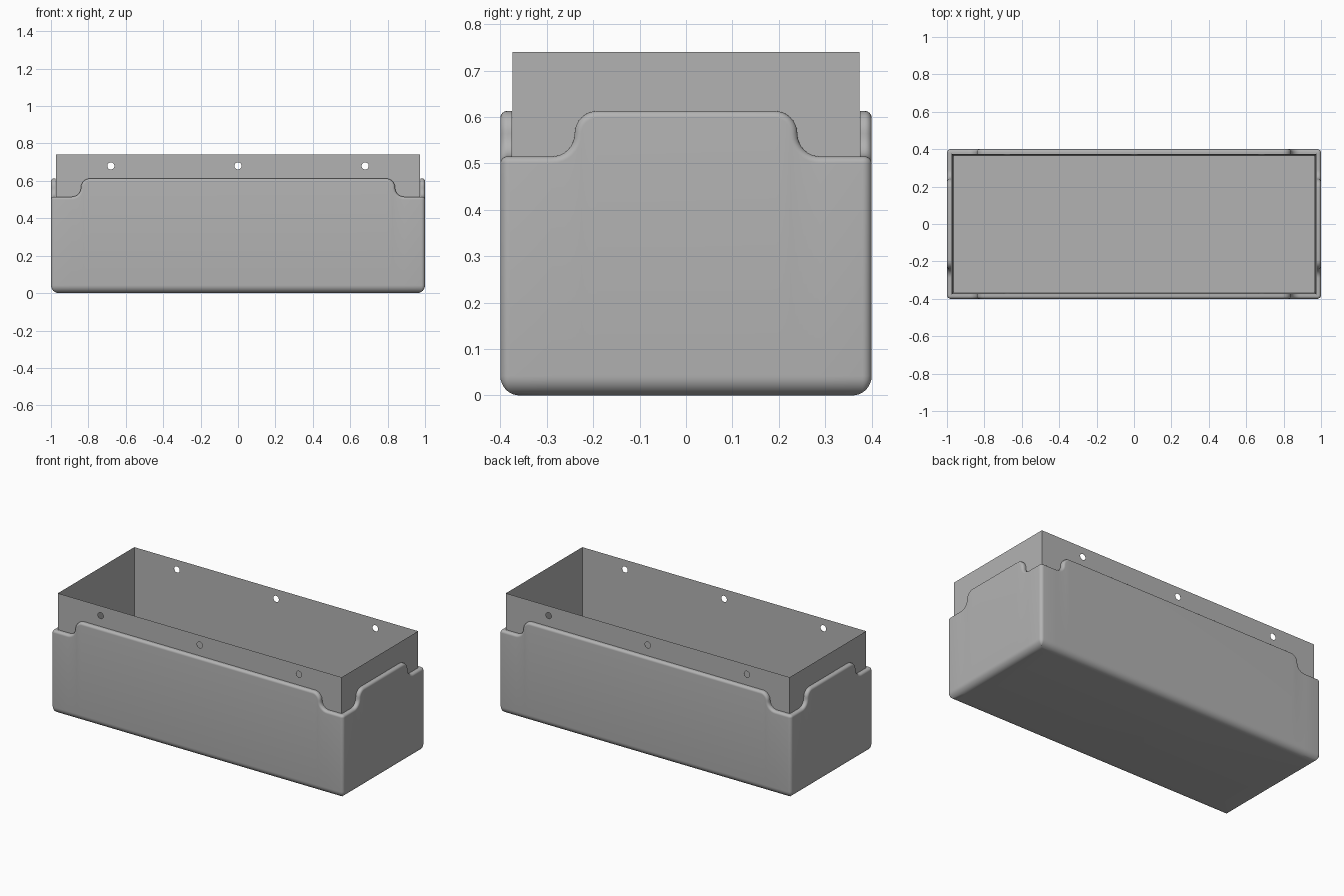
import bpy, bmesh, math
from mathutils import Vector, Matrix

old = bpy.data.objects.get("Cube")
if old:
    bpy.data.objects.remove(old, do_unlink=True)

HALF = (1.0, 0.4)              # half length, half depth
LOW, HIGH = 0.515, 0.613       # rim heights at corners and mid-sides
WALL, RIM, FILLET, CORNER = 0.025, 0.015, 0.042, 0.02
FLOOR = 0.03
UP = Vector((0, 0, 1))

grey = bpy.data.materials.new("plain grey")
grey.use_nodes = True
colour = (0.45, 0.45, 0.45, 1)
grey.diffuse_color = colour
grey.node_tree.nodes["Principled BSDF"].inputs["Base Color"].default_value = colour


def finish(bm, name):
    bmesh.ops.remove_doubles(bm, verts=bm.verts, dist=1e-5)
    bmesh.ops.recalc_face_normals(bm, faces=bm.faces)
    mesh = bpy.data.meshes.new(name)
    bm.to_mesh(mesh)
    bm.free()
    mesh.materials.append(grey)
    obj = bpy.data.objects.new(name, mesh)
    bpy.context.collection.objects.link(obj)
    return obj


def activate(obj):
    bpy.ops.object.select_all(action="DESELECT")
    obj.select_set(True)
    bpy.context.view_layer.objects.active = obj


def half_wave(length, steps=8):
    """S-shaped drop of the rim: (position, height, rim normal)."""
    r = (HIGH - LOW) / 2
    c = length - 0.16
    angles = [math.pi / 2 * i / steps for i in range(steps + 1)]
    upper = [(c - r + r * math.sin(a), HIGH - r + r * math.cos(a),
              math.sin(a), math.cos(a)) for a in angles]
    lower = [(c + r - r * math.cos(a), LOW + r - r * math.sin(a),
              math.cos(a), math.sin(a)) for a in angles]
    return upper + lower


def ring(inset, drop, level=None):
    """One loop around the tub, inset from the wall and dropped from the rim."""
    points = []
    for k in range(4):
        turn = Matrix.Rotation(k * math.pi / 2, 3, "Z")
        length, depth = HALF[k % 2], HALF[1 - k % 2]
        right = half_wave(length)
        left = [(-s, z, -ns, nz) for s, z, ns, nz in reversed(right)]
        for s, z, ns, nz in left + right:
            height = z - nz * drop if level is None else level
            points.append(turn @ Vector((s - ns * drop, inset - depth, height)))
        # rounded vertical corner
        r = max(CORNER - inset, 0)
        for i in range(7):
            a = math.pi / 2 * i / 6
            height = LOW - drop if level is None else level
            points.append(turn @ Vector((length - inset - r + r * math.sin(a),
                                         inset + r - depth - r * math.cos(a), height)))
    return points


# Outer tub: inner wall, rounded rim, outer wall, rounded base
quarter = [math.pi / 2 * i / 8 for i in range(9)]
loops = [ring(WALL, 0, FLOOR), ring(WALL, 0)]
loops += [ring(RIM * (1 - math.sin(a)), RIM * (1 - math.cos(a))) for a in quarter]
loops += [ring(FILLET * (1 - math.cos(a)), RIM, FILLET * (1 - math.sin(a))) for a in quarter]
bm = bmesh.new()
rows = [[bm.verts.new(p) for p in loop] for loop in loops]
for a, b in zip(rows, rows[1:]):
    for i in range(len(a)):
        j = (i + 1) % len(a)
        bm.faces.new((a[i], a[j], b[j], b[i]))
bm.faces.new(rows[0])
bm.faces.new(rows[-1])
tub = finish(bm, "outer_tub")
activate(tub)
bpy.ops.object.shade_smooth_by_angle(angle=math.radians(35))

# Inner liner: thin-walled open box standing above the tub
bm = bmesh.new()
bmesh.ops.create_cube(bm, size=1)
bmesh.ops.scale(bm, verts=bm.verts, vec=(1.946, 0.748, 0.74 - FLOOR))
bmesh.ops.translate(bm, verts=bm.verts, vec=UP * (0.74 + FLOOR) / 2)
top = [f for f in bm.faces if f.normal.z > 0.9]
bmesh.ops.inset_region(bm, faces=top, thickness=0.016)
bmesh.ops.translate(bm, verts=top[0].verts, vec=-UP * (0.74 - FLOOR - 0.016))
liner = finish(bm, "inner_liner")

# Shallow round screw recesses along both long sides
bm = bmesh.new()
for x in (-0.68, 0, 0.68):
    for side in (-1, 1):
        place = Matrix.Translation((x, side * 0.374, 0.68)) @ Matrix.Rotation(math.pi / 2, 4, "X")
        bmesh.ops.create_cone(bm, cap_ends=True, segments=24, radius1=0.019,
                              radius2=0.019, depth=0.02, matrix=place)
cutter = finish(bm, "recess_cutter")
cutter.hide_render = True
cut = liner.modifiers.new("recesses", "BOOLEAN")
cut.operation = "DIFFERENCE"
cut.solver = "EXACT"
cut.object = cutter
activate(liner)
bpy.ops.object.modifier_apply(modifier=cut.name)
bpy.data.objects.remove(cutter, do_unlink=True)
bpy.ops.object.shade_smooth_by_angle(angle=math.radians(35))
